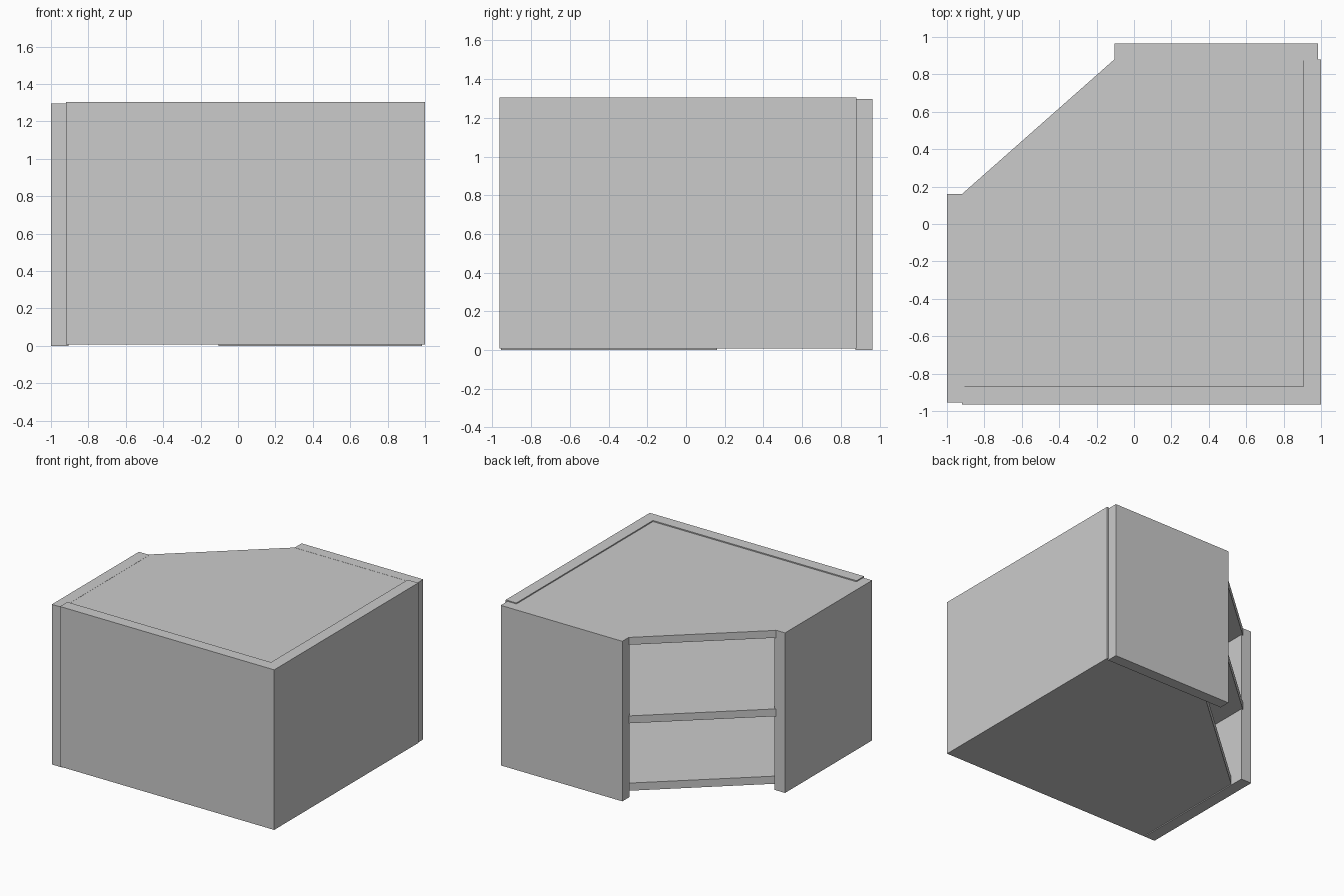
import bpy, bmesh
from mathutils import Vector

if "Cube" in bpy.data.objects:
    bpy.data.objects.remove(bpy.data.objects["Cube"])


def prism(name, outline, z0, z1):
    """Extrude a flat outline from z0 up to z1."""
    bm = bmesh.new()
    face = bm.faces.new([bm.verts.new((x, y, z0)) for x, y in outline])
    ext = bmesh.ops.extrude_face_region(bm, geom=[face])
    top = [g for g in ext["geom"] if isinstance(g, bmesh.types.BMVert)]
    bmesh.ops.translate(bm, verts=top, vec=Vector((0, 0, z1 - z0)))
    bmesh.ops.recalc_face_normals(bm, faces=bm.faces[:])
    mesh = bpy.data.meshes.new(name)
    bm.to_mesh(mesh)
    bm.free()
    obj = bpy.data.objects.new(name, mesh)
    bpy.context.collection.objects.link(obj)
    return obj


def panel(name, x0, x1, y0, y1, z0, z1):
    return prism(name, [(x0, y0), (x1, y0), (x1, y1), (x0, y1)], z0, z1)


def shelf(name, setback, z0, z1):
    """Five-sided board with a diagonal edge across the opening."""
    a, b = (-0.92, 0.16 - setback), (-0.105 + setback * 1.13, 0.88)
    prism(name, [(-0.92, -0.88), (0.92, -0.88), (0.92, 0.88), b, a], z0, z1)


# End panels beside the diagonal opening
panel("left_end_panel", -1.0, -0.905, -0.955, 0.16, 0.0, 1.297)
panel("rear_end_panel", -0.105, 0.985, 0.875, 0.965, 0.0, 1.297)

# Two long wall panels meeting at the corner, slightly proud of the top
prism("corner_wall_panels",
      [(-0.92, -0.965), (1.0, -0.965), (1.0, 0.88), (0.905, 0.88),
       (0.905, -0.87), (-0.92, -0.87)], 0.008, 1.305)

# Boards: the bottom one is set back as a toe kick
shelf("bottom_board", 0.13, 0.008, 0.07)
shelf("middle_shelf", 0.0, 0.60, 0.66)
shelf("top_board", 0.0, 1.236, 1.296)
